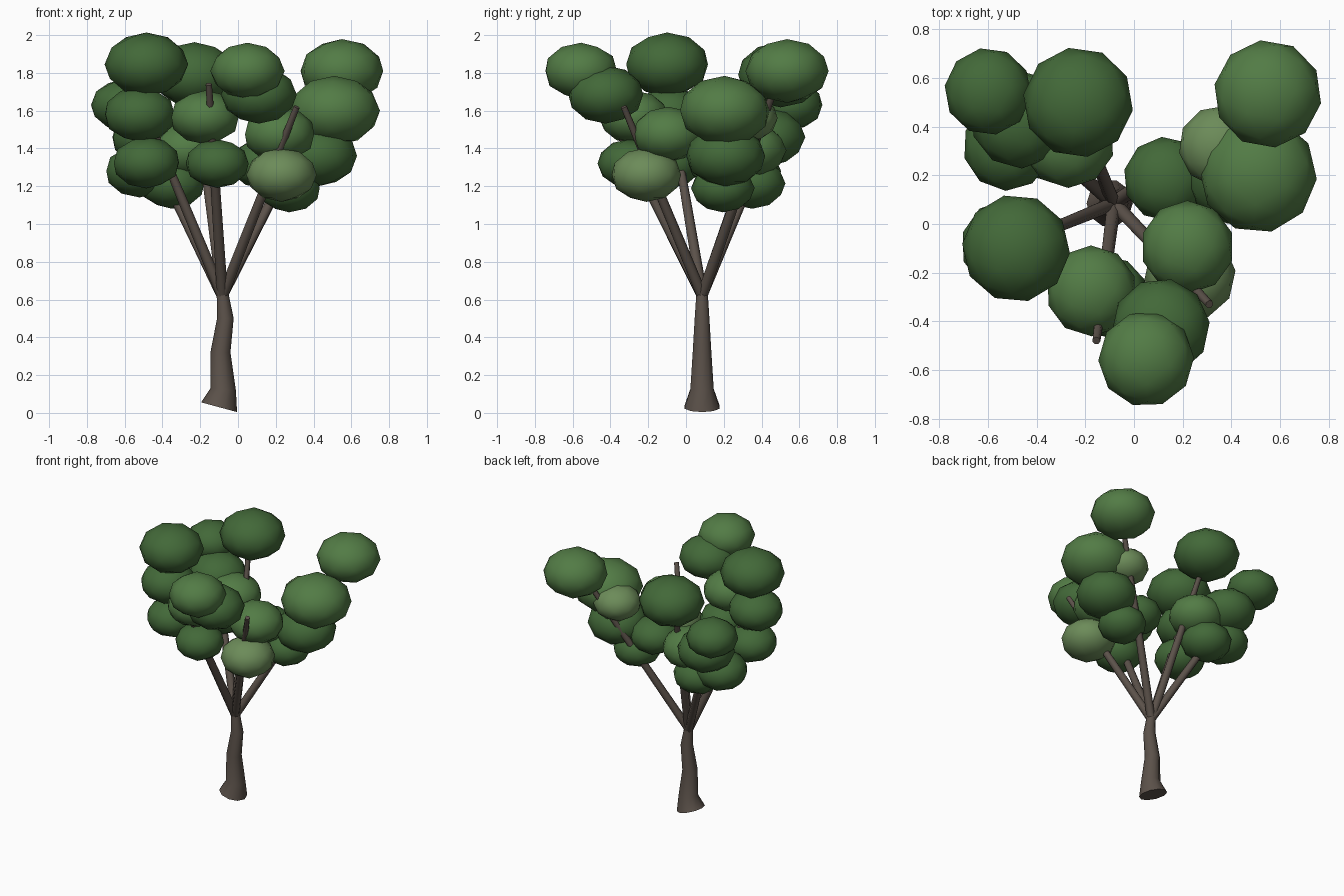
import bpy, bmesh, math, random
from mathutils import Vector, Matrix

if "Cube" in bpy.data.objects:
    bpy.data.objects.remove(bpy.data.objects["Cube"])

random.seed(4)


def material(name, rgb):
    m = bpy.data.materials.new(name)
    m.diffuse_color = (*rgb, 1)
    m.use_nodes = True
    m.node_tree.nodes["Principled BSDF"].inputs["Base Color"].default_value = m.diffuse_color
    return m


BARK = material("bark", (0.105, 0.083, 0.068))
GREENS = [material("leaf_dark", (0.055, 0.14, 0.04)),
          material("leaf_mid", (0.085, 0.20, 0.06)),
          material("leaf_light", (0.15, 0.26, 0.10))]


def finish(bm, name, mat):
    bmesh.ops.recalc_face_normals(bm, faces=bm.faces)
    me = bpy.data.meshes.new(name)
    bm.to_mesh(me)
    bm.free()
    me.materials.append(mat)
    for p in me.polygons:
        p.use_smooth = len(p.vertices) <= 4
    ob = bpy.data.objects.new(name, me)
    bpy.context.collection.objects.link(ob)
    return ob


def skin(bm, rings):
    # bridge successive rings and cap both ends
    n = len(rings[0])
    for a, b in zip(rings, rings[1:]):
        for i in range(n):
            j = (i + 1) % n
            bm.faces.new((a[i], a[j], b[j], b[i]))
    bm.faces.new(rings[0])
    bm.faces.new(rings[-1])


# Trunk: x, z, x radius, y radius, slope of the ring
trunk_rings = [(-0.100, 0.030, 0.095, 0.098, -0.27),
               (-0.078, 0.125, 0.067, 0.065, -0.10),
               (-0.093, 0.320, 0.053, 0.052, 0.0),
               (-0.067, 0.500, 0.044, 0.041, 0.0),
               (-0.083, 0.645, 0.030, 0.031, 0.0)]
bm = bmesh.new()
rings = []
for x, z, rx, ry, slope in trunk_rings:
    ring = []
    for i in range(10):
        a = math.tau * i / 10
        dx = rx * math.cos(a)
        ring.append(bm.verts.new((x + dx, 0.085 + ry * math.sin(a),
                                  max(0, z + slope * dx))))
    rings.append(ring)
skin(bm, rings)
finish(bm, "trunk", BARK)

# Branches fanning out from the trunk top
FORK = Vector((-0.083, 0.085, 0.62))
tips = [(0.50, 0.48, 1.75), (0.31, -0.33, 1.62), (-0.155, -0.48, 1.74),
        (-0.49, -0.08, 1.60), (-0.56, 0.50, 1.60), (-0.23, 0.46, 1.72)]
for k, tip in enumerate(tips):
    d = Vector(tip) - FORK
    rot = d.to_track_quat('Z', 'Y').to_matrix()
    bm = bmesh.new()
    rings = []
    for t, r in ((0, 0.030), (0.5, 0.026), (1, 0.017)):
        rings.append([bm.verts.new(FORK + d * t + rot @ Vector(
            (r * math.cos(math.tau * i / 7), r * math.sin(math.tau * i / 7), 0)))
            for i in range(7)])
    skin(bm, rings)
    finish(bm, f"branch_{k + 1}", BARK)

# Foliage clumps: x, y, z, radius, shade
clumps = [(-0.485, -0.10, 1.845, 0.22, 0), (-0.52, -0.09, 1.58, 0.19, 0),
          (-0.485, -0.09, 1.325, 0.178, 0),
          (0.05, -0.555, 1.81, 0.195, 1), (0.11, -0.425, 1.685, 0.20, 0),
          (-0.175, -0.275, 1.565, 0.185, 1), (-0.11, -0.30, 1.32, 0.168, 0),
          (0.22, -0.095, 1.475, 0.19, 1), (0.23, -0.21, 1.26, 0.186, 2),
          (0.55, 0.535, 1.81, 0.22, 1), (0.51, 0.205, 1.60, 0.24, 1),
          (0.35, 0.32, 1.56, 0.165, 2), (0.42, 0.21, 1.36, 0.21, 0),
          (0.27, 0.195, 1.19, 0.167, 0), (0.13, 0.185, 1.32, 0.172, 0),
          (-0.23, 0.50, 1.79, 0.225, 0), (-0.60, 0.545, 1.63, 0.178, 0),
          (-0.47, 0.43, 1.46, 0.20, 0), (-0.27, 0.34, 1.39, 0.19, 1),
          (-0.52, 0.32, 1.28, 0.182, 0), (-0.35, 0.35, 1.215, 0.175, 0)]
for k, (x, y, z, r, shade) in enumerate(clumps):
    bm = bmesh.new()
    bmesh.ops.create_icosphere(
        bm, subdivisions=2, radius=r * 1.01,
        matrix=Matrix.Translation((x, y, z)) @ Matrix.Diagonal((1, 1, 0.76, 1))
        @ Matrix.Rotation(random.uniform(0, math.tau), 4, 'Z'))
    finish(bm, f"foliage_{k + 1}", GREENS[shade])
